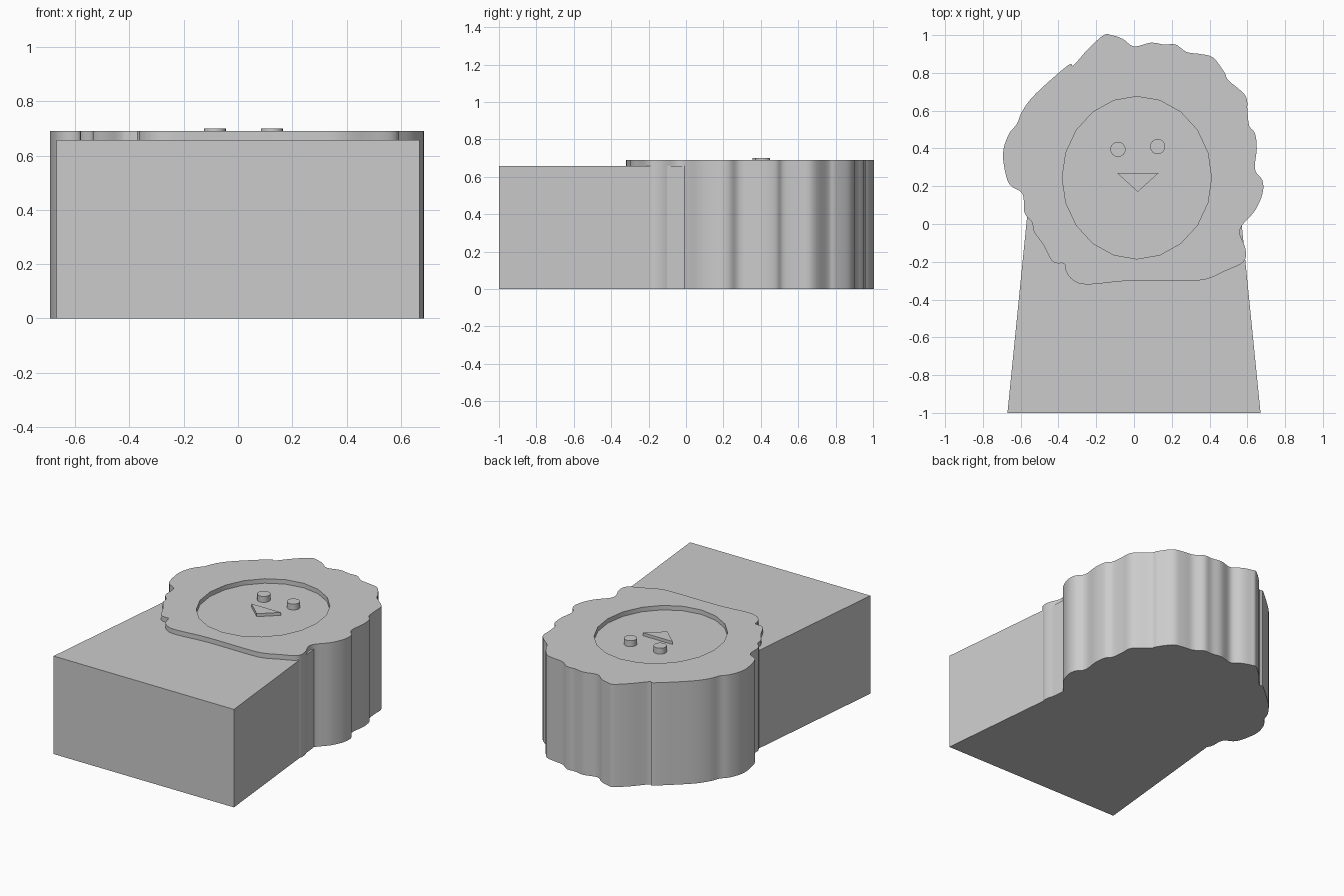
import bpy
import bmesh
import math
from mathutils import Vector

# Remove the default cube
cube = bpy.data.objects.get("Cube")
if cube:
    bpy.data.objects.remove(cube, do_unlink=True)

# Single grey material
GREY = (0.6, 0.6, 0.6, 1.0)
grey = bpy.data.materials.new("plain grey")
grey.use_nodes = True
grey.diffuse_color = GREY
grey.node_tree.nodes["Principled BSDF"].inputs["Base Color"].default_value = GREY

BODY_TOP = 0.658
FACE_FLOOR = 0.66
MANE_TOP = 0.69
EYE_TOP = 0.70
NOSE_TOP = 0.68


def finish(bm, name, smooth_angle=None):
    """Turn a bmesh into a named object with the grey material."""
    bmesh.ops.recalc_face_normals(bm, faces=bm.faces)
    mesh = bpy.data.meshes.new(name)
    bm.to_mesh(mesh)
    bm.free()
    mesh.materials.append(grey)
    obj = bpy.data.objects.new(name, mesh)
    bpy.context.scene.collection.objects.link(obj)
    if smooth_angle:
        bpy.ops.object.select_all(action="DESELECT")
        obj.select_set(True)
        bpy.context.view_layer.objects.active = obj
        bpy.ops.object.shade_smooth_by_angle(angle=math.radians(smooth_angle))
    return obj


def ring(bm, outline, z):
    return [bm.verts.new((x, y, z)) for x, y in outline]


def bridge(bm, lower, upper):
    """Walls between two matching closed rings."""
    count = len(lower)
    for i in range(count):
        j = (i + 1) % count
        bm.faces.new((lower[i], lower[j], upper[j], upper[i]))


def prism(name, outline, bottom, top, smooth_angle=None):
    bm = bmesh.new()
    lower, upper = ring(bm, outline, bottom), ring(bm, outline, top)
    bridge(bm, lower, upper)
    bm.faces.new(lower)
    bm.faces.new(upper)
    return finish(bm, name, smooth_angle)


def ellipse(cx, cy, rx, ry, sides):
    angles = [2 * math.pi * i / sides for i in range(sides)]
    return [(cx + rx * math.cos(a), cy + ry * math.sin(a)) for a in angles]


def smooth_loop(points, steps):
    """Closed Catmull-Rom curve through the given points."""
    pts = [Vector(p) for p in points]
    count = len(pts)
    result = []
    for i in range(count):
        a, b, c, d = (pts[(i + k) % count] for k in (-1, 0, 1, 2))
        for s in range(steps):
            t = s / steps
            p = b + (c - a) * (t / 2)
            p += (2 * a - 5 * b + 4 * c - d) * (t * t / 2)
            p += (3 * b - a - 3 * c + d) * (t ** 3 / 2)
            result.append((p.x, p.y))
    return result


# Tapered body block
prism("body", [(-0.67, -1), (0.67, -1), (0.555, 0.15), (-0.555, 0.15)], 0, BODY_TOP)

# Wavy mane outline, clockwise from the top tuft
mane_points = [
    (-0.16, 1.0), (-0.12, 1.0), (-0.06, 0.98), (0.0, 0.94), (0.09, 0.96),
    (0.16, 0.95), (0.22, 0.95), (0.28, 0.91), (0.35, 0.9), (0.42, 0.88),
    (0.48, 0.8), (0.5, 0.76), (0.59, 0.68), (0.6, 0.6), (0.61, 0.52),
    (0.64, 0.48), (0.65, 0.4), (0.64, 0.29), (0.68, 0.23), (0.68, 0.16),
    (0.64, 0.07), (0.56, -0.03), (0.59, -0.13), (0.58, -0.2), (0.48, -0.25),
    (0.39, -0.29), (0.29, -0.3), (-0.02, -0.3), (-0.24, -0.32), (-0.32, -0.3),
    (-0.36, -0.25), (-0.37, -0.21), (-0.43, -0.2), (-0.48, -0.11),
    (-0.53, -0.04), (-0.54, 0.01), (-0.58, 0.06), (-0.59, 0.16),
    (-0.66, 0.21), (-0.69, 0.32), (-0.69, 0.4), (-0.66, 0.48), (-0.62, 0.53),
    (-0.59, 0.6), (-0.52, 0.69), (-0.35, 0.84), (-0.32, 0.84), (-0.24, 0.93),
]

# Mane: outer wall, base, top with an opening, and the sunken face
bm = bmesh.new()
outline = smooth_loop(mane_points, 4)
base, rim = ring(bm, outline, 0), ring(bm, outline, MANE_TOP)
bridge(bm, base, rim)
bm.faces.new(base)
opening = ellipse(0.015, 0.245, 0.395, 0.43, 20)
floor, lip = ring(bm, opening, FACE_FLOOR), ring(bm, opening, MANE_TOP)
bridge(bm, floor, lip)
bm.faces.new(floor)
top_edges = [bm.edges.get((loop[i - 1], loop[i]))
             for loop in (rim, lip) for i in range(len(loop))]
bmesh.ops.triangle_fill(bm, edges=top_edges, use_beauty=True, use_dissolve=False)
finish(bm, "mane", 30)

# Round eyes
for name, x, y in (("right_eye", -0.085, 0.395), ("left_eye", 0.125, 0.41)):
    prism(name, ellipse(x, y, 0.04, 0.04, 24), FACE_FLOOR - 0.01, EYE_TOP, 30)

# Triangular nose
prism("nose", [(-0.09, 0.27), (0.02, 0.17), (0.13, 0.27)], FACE_FLOOR - 0.01, NOSE_TOP)
